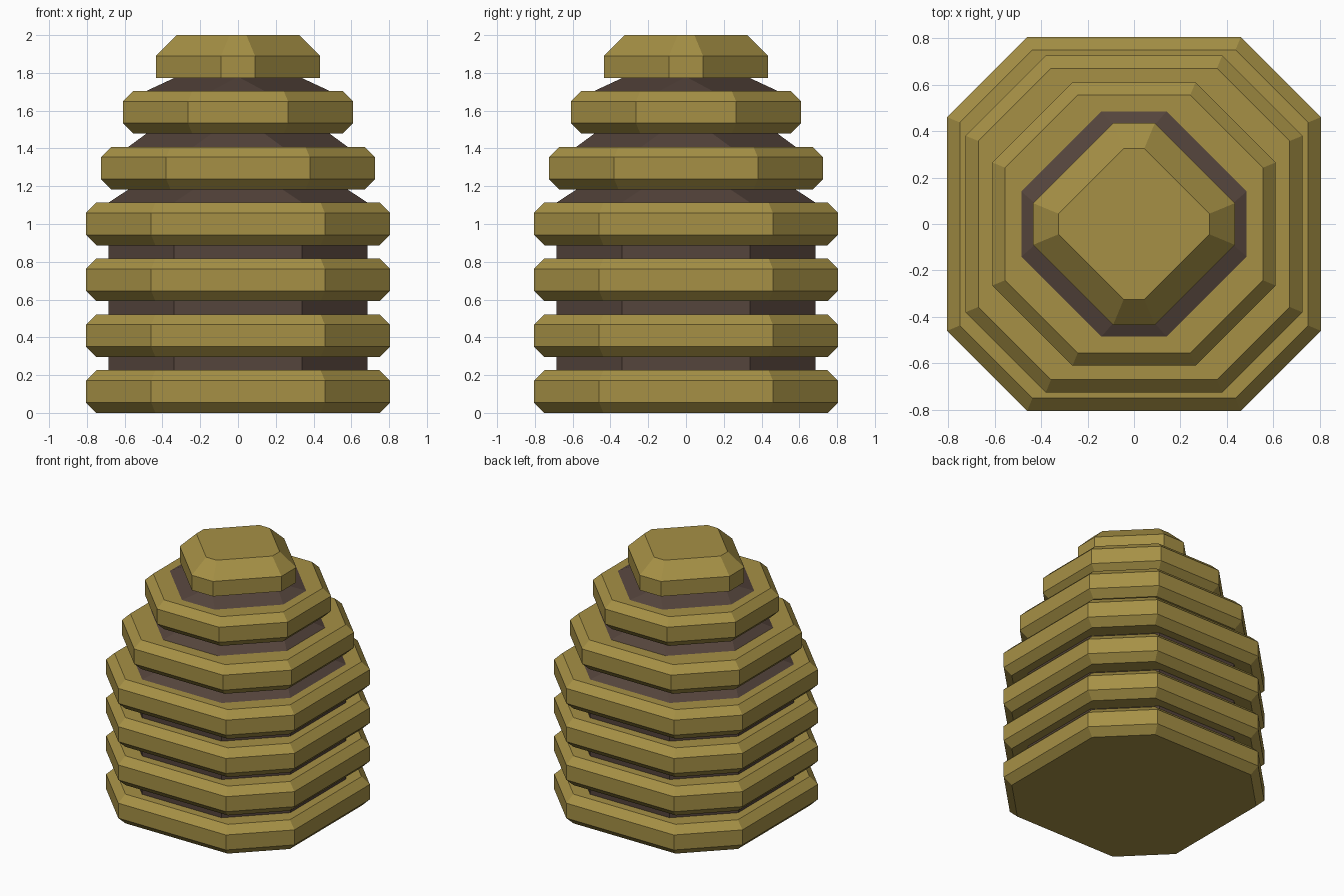
import bpy, bmesh, math

if "Cube" in bpy.data.objects:
    bpy.data.objects.remove(bpy.data.objects["Cube"])

CUT = 0.345                          # corner cut shared by every tier
MITRE = math.tan(math.radians(22.5))
PITCH, HEIGHT, BEVEL = 0.2957, 0.226, 0.055


def material(name, rgb):
    m = bpy.data.materials.new(name)
    m.diffuse_color = (*rgb, 1)
    m.use_nodes = True
    m.node_tree.nodes["Principled BSDF"].inputs["Base Color"].default_value = m.diffuse_color
    return m


gold = material("ochre", (0.38, 0.28, 0.06))
dark = material("dark_brown", (0.09, 0.058, 0.045))


def octagon(w, s):
    return [(w, -s), (w, s), (s, w), (-s, w), (-w, s), (-w, -s), (-s, -w), (s, -w)]


def loft(name, sections, mat):
    """Closed flat-shaded solid through (z, half width, half flat side) octagons."""
    bm = bmesh.new()
    rings = [[bm.verts.new((x, y, z)) for x, y in octagon(w, s)] for z, w, s in sections]
    for a, b in zip(rings, rings[1:]):
        for i in range(8):
            j = (i + 1) % 8
            bm.faces.new((a[i], a[j], b[j], b[i]))
    bm.faces.new(rings[0][::-1])
    bm.faces.new(rings[-1])
    mesh = bpy.data.meshes.new(name)
    bm.to_mesh(mesh)
    bm.free()
    mesh.materials.append(mat)
    obj = bpy.data.objects.new(name, mesh)
    bpy.context.collection.objects.link(obj)


def section(z, w, inset=0.0):
    return (z, w - inset, w - CUT - inset * MITRE)


# Bevelled slabs
for i, w in enumerate([0.805, 0.805, 0.805, 0.805, 0.725, 0.61]):
    z = i * PITCH
    loft(f"slab_{i + 1}", [section(z, w, BEVEL), section(z + BEVEL, w),
                           section(z + HEIGHT - BEVEL, w), section(z + HEIGHT, w, BEVEL)], gold)

# Top cap with one deep bevel
z = 6 * PITCH
loft("top_cap", [section(z, 0.435), section(z + 0.116, 0.435), section(2.0, 0.435, 0.11)], gold)

# Recessed necks between slabs: straight below, tapering above
necks = [(0.685, 0.685)] * 3 + [(0.685, 0.58), (0.58, 0.485), (0.485, 0.335)]
for i, (lo, hi) in enumerate(necks):
    z = i * PITCH + HEIGHT
    loft(f"neck_{i + 1}", [(z, lo, lo - CUT),
                           ((i + 1) * PITCH, hi, max(hi - CUT, 0.01))], dark)
